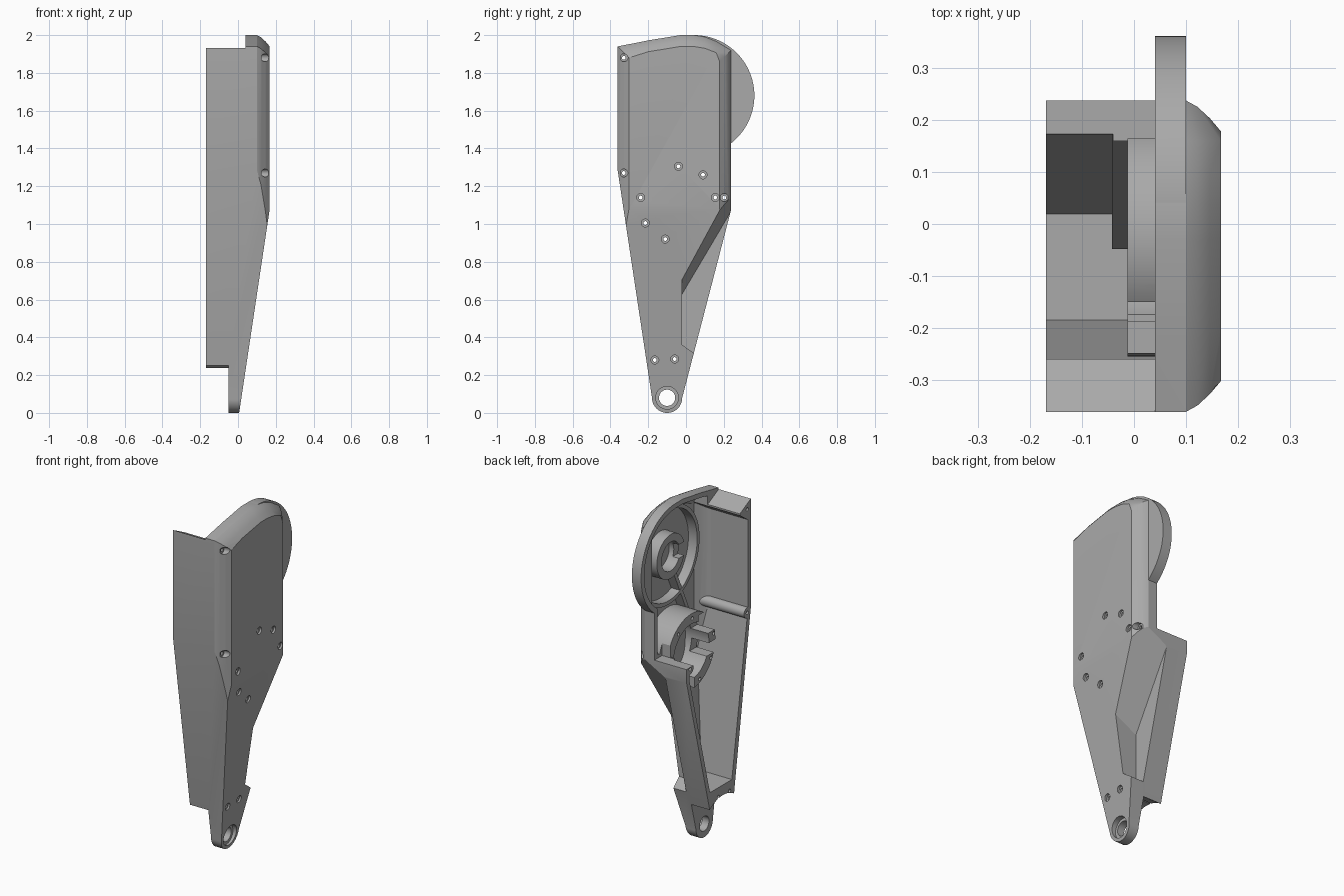
import bpy, bmesh, math
from mathutils import Vector

cube = bpy.data.objects.get("Cube")
if cube:
    bpy.data.objects.remove(cube)

grey = bpy.data.materials.new("mid_grey")
grey.use_nodes = True
COLOUR = (0.40, 0.40, 0.40, 1)
grey.diffuse_color = COLOUR
grey.node_tree.nodes["Principled BSDF"].inputs["Base Color"].default_value = COLOUR

FRONT, BACK, SIDE = -.362, .238, .168


def make(name, bm):
    bmesh.ops.recalc_face_normals(bm, faces=bm.faces)
    mesh = bpy.data.meshes.new(name)
    bm.to_mesh(mesh)
    bm.free()
    mesh.materials.append(grey)
    obj = bpy.data.objects.new(name, mesh)
    bpy.context.collection.objects.link(obj)
    return obj


def prism(name, x0, x1, low, high=None):
    """Solid between a (y, z) outline at x0 and a matching one at x1."""
    bm = bmesh.new()
    a = [bm.verts.new((x0, y, z)) for y, z in low]
    b = [bm.verts.new((x1, y, z)) for y, z in (high or low)]
    bm.faces.new(a)
    bm.faces.new(b[::-1])
    for i in range(len(a)):
        j = (i + 1) % len(a)
        bm.faces.new((a[i], a[j], b[j], b[i]))
    return make(name, bm)


def arc(c, r, start=0, end=360, n=64):
    full = end - start == 360
    steps = n if full else n + 1
    angles = [math.radians(start + (end - start) * i / n) for i in range(steps)]
    return [(c[0] + r * math.cos(t), c[1] + r * math.sin(t)) for t in angles]


def disc(name, c, r, x0, x1, n=64):
    return prism(name, x0, x1, arc(c, r, n=n))


def box(name, x0, x1, y0, y1, z0, z1):
    return prism(name, x0, x1, [(y0, z0), (y1, z0), (y1, z1), (y0, z1)])


def combine(a, b, op, keep=False):
    mod = a.modifiers.new(op, "BOOLEAN")
    mod.operation, mod.solver, mod.object = op, "EXACT", b
    bpy.context.view_layer.objects.active = a
    bpy.ops.object.modifier_apply(modifier=mod.name)
    if not keep:
        bpy.data.objects.remove(b)


def slope_x(z):
    return min(SIDE, 0.006 + 0.162 * z / 1.08)


def block(name, d):
    """Rounded-edge convex block, shrunk by d, with the sloping lower face."""
    top = [(FRONT, 1.94), (-.2, 1.972), (-.03, 2.0), (.04, 2.0), (.1, 1.99),
           (.16, 1.967), (BACK, 1.92)]
    rounding = [(-.17, 0), (.10, 0), (.122, .012), (.146, .034), (SIDE, .06)]
    bm = bmesh.new()
    for x, inset in rounding:
        e = inset + d
        x = x - d if x > 0 else -0.4 if d else x
        for y, z in top:
            y = max(FRONT + e, min(BACK - e, y))
            bm.verts.new((x, y, z - e))
            bm.verts.new((x, y, -0.1))
    res = bmesh.ops.convex_hull(bm, input=bm.verts)
    loose = set(res["geom_interior"]) | set(res["geom_unused"])
    bmesh.ops.delete(bm, geom=[v for v in loose if isinstance(v, bmesh.types.BMVert)],
                     context="VERTS")
    geom = bm.verts[:] + bm.edges[:] + bm.faces[:]
    cut = bmesh.ops.bisect_plane(bm, geom=geom, plane_co=(SIDE - d, 0, 1.08),
                                 plane_no=Vector((1.08, 0, -.162)), clear_outer=True)
    rim = [e for e in cut["geom_cut"] if isinstance(e, bmesh.types.BMEdge)]
    bmesh.ops.holes_fill(bm, edges=rim)
    bmesh.ops.dissolve_limit(bm, angle_limit=0.01, verts=bm.verts, edges=bm.edges)
    return make(name, bm)


# Outer shell: block trimmed to the tapering arm and its rounded end
LUG = (-.10, .08)
shell = block("cover_shell", 0)
arm = arc(LUG, .08, 180, 360, 24) + [(.495, 2.06), (.495, 2.2), (-.50, 2.2)]
combine(shell, prism("arm_outline", -.5, .5, arm), "INTERSECT")


# Recess behind the diagonal edge on the lower back
def recess(d, dx):
    def outline(z):
        return [(-.02 - d, z + d), (-.02 - d, .36 - d), (.05, .31 - d),
                (.4, .31 - d), (.4, z + .71 + d)]
    return prism("recess", -.03 - dx, .19, outline(.63), outline(.75))


combine(shell, recess(0, 0), "DIFFERENCE")

# Round lid
LID = (.042, 1.68)
combine(shell, disc("lid", LID, .32, .04, .10, 96), "UNION")

# Hollow interior
T = .028
hollow = block("hollow", T)
inner = [(-.213 + T, .34), (.047 - T, .34), (.235 - T, 1.06), (.46, 2.06), (.46, 2.2),
         (-.46, 2.2), (-.36 + T, 1.27)]
combine(hollow, prism("inner_outline", -.5, .5, inner), "INTERSECT")
combine(hollow, recess(.028, .012), "DIFFERENCE")
combine(shell, hollow, "DIFFERENCE")
combine(shell, disc("lid_pocket", LID, .29, -.3, .075, 96), "DIFFERENCE")

# Inner features: screw posts, lid ring, hub, motor ring and rib
MOTOR = (-.03, 1.11)


def ring(name, c, r0, r1, x0, x1):
    obj = disc(name, c, r1, x0, x1)
    combine(obj, disc("bore", c, r0, x0 - .1, x1 + .1), "DIFFERENCE")
    return obj


motor = ring("motor_ring", MOTOR, .165, .225, -.013, .145)
for y0, y1, z0, z1 in [(-.4, -.1, 1.16, 1.3), (-.4, -.1, 1.03, 1.1), (-.06, .03, .8, 1.0)]:
    combine(motor, box("gap", -.1, .1, y0, y1, z0, z1), "DIFFERENCE")
combine(motor, box("motor_backing", -.04, .13, .16, .214, 1.02, 1.152), "UNION")

hub = ring("hub", LID, .085, .13, .07, .149)
combine(hub, box("hub_notch", 0, .11, -.12, -.02, 1.64, 1.72), "DIFFERENCE")

POSTS = [(-.329, 1.88), (-.329, 1.27), (.203, 1.14)]
features = [motor, hub, ring("lid_ring", LID, .265, .287, .083, .147)]
features += [disc("post", p, .031, -.17, .151, 32) for p in POSTS]
features.append(prism("top_gusset", -.17, .148,
                      [(-.4, 1.93), (-.26, 1.958), (-.26, 1.87), (-.33, 1.82), (-.4, 1.82)]))
features.append(prism("rib", .085, .146, [(-.15, 1.3), (-.125, 1.3), (.0, 1.57), (-.025, 1.57)]))

# Features are kept just under the outer skin
core = block("core", .009)
combine(core, recess(.009, .006), "DIFFERENCE")
for part in features:
    combine(part, core, "INTERSECT", keep=True)
    combine(shell, part, "UNION")
bpy.data.objects.remove(core)

# Open side below the lid, sloping top of the front wall, stepped lower end
combine(shell, box("side_opening", -.5, .04, -.26, .205, 1.345, 2.2), "DIFFERENCE")
combine(shell, box("back_opening", -.5, .04, .165, .5, 1.15, 2.2), "DIFFERENCE")
combine(shell, prism("top_slope", -.5, .04, [(-.5, 2.0), (-.2, 1.85), (-.2, 2.3), (-.5, 2.3)]),
        "DIFFERENCE")
combine(shell, disc("end_step", LUG, .20, -.5, -.05), "DIFFERENCE")


# Pivot hole and screw holes, each cut with one stepped pin
def drill(c, r, wide, seat, n):
    pin = disc("pin", c, r, -.3, .31, n)
    combine(pin, disc("counterbore", c, wide, seat, .3, n), "UNION")
    combine(shell, pin, "DIFFERENCE")


drill(LUG, .043, .06, -.005, 48)
SCREWS = [(-.04, 1.305), (.09, 1.26), (-.24, 1.14), (.155, 1.14), (-.215, 1.005),
          (-.11, .92), (-.165, .28), (-.06, .285)]
for p in SCREWS + POSTS:
    depth = .043 if p in POSTS else .012
    drill(p, .010, .021, slope_x(p[1]) - depth, 24)

bpy.ops.object.select_all(action="DESELECT")
shell.select_set(True)
bpy.context.view_layer.objects.active = shell
bpy.ops.object.shade_smooth_by_angle(angle=math.radians(20))
